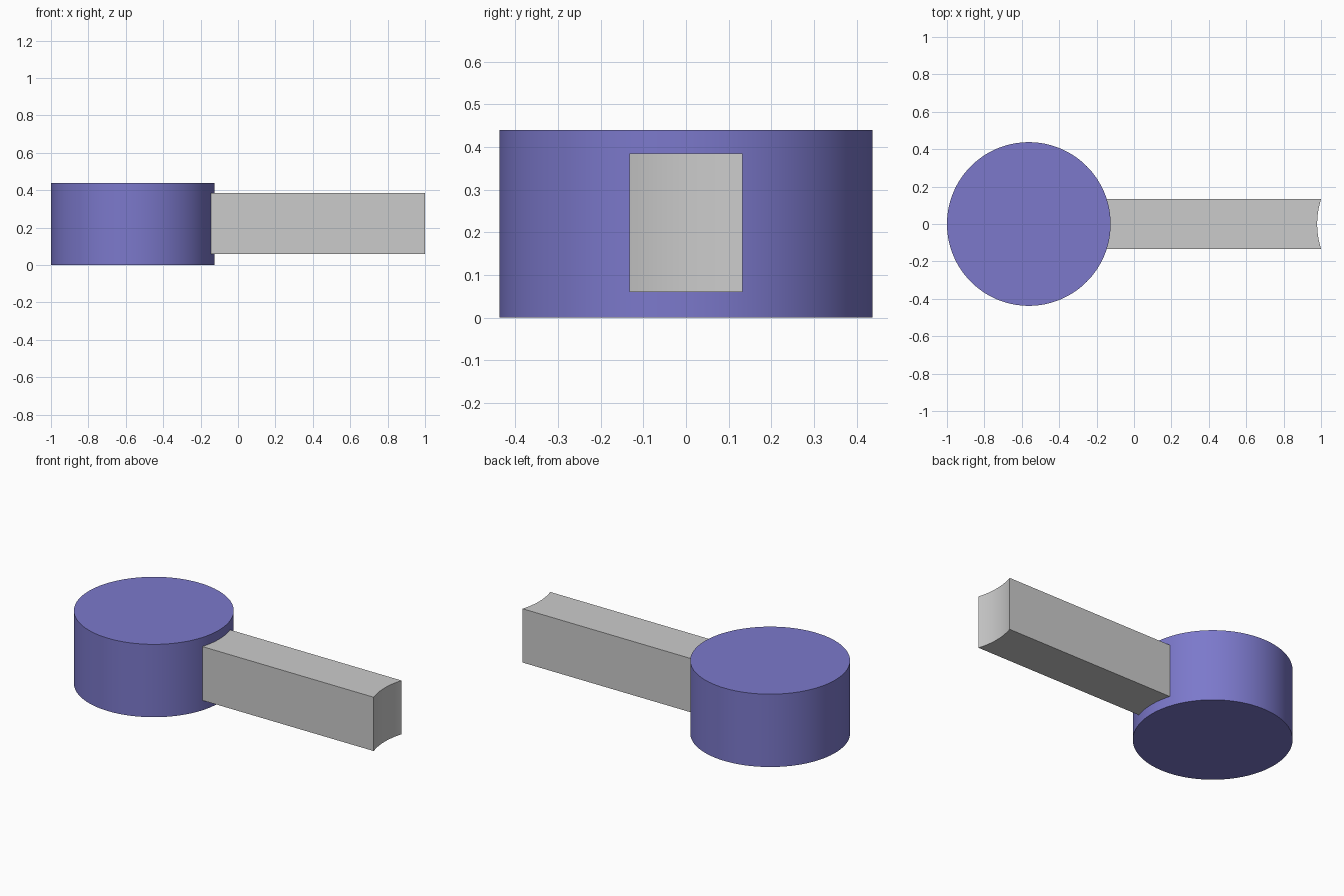
import bpy, bmesh, math

if "Cube" in bpy.data.objects:
    bpy.data.objects.remove(bpy.data.objects["Cube"])

R = 0.4375           # drum radius, also the radius of both arm end cuts
DRUM_X = -0.5625
HALF_W = 0.1325
ARC_N = 16


def arc(cx, side):
    """Points of an arc of radius R about (cx, 0), from y = -HALF_W to +HALF_W."""
    a = math.asin(HALF_W / R)
    angles = [-a + 2 * a * i / ARC_N for i in range(ARC_N + 1)]
    return [(cx + side * R * math.cos(t), R * math.sin(t)) for t in angles]


def prism(name, outline, z0, z1):
    """Extrude a closed xy outline between two heights."""
    bm = bmesh.new()
    face = bm.faces.new([bm.verts.new((x, y, z0)) for x, y in outline])
    top = bmesh.ops.extrude_face_region(bm, geom=[face])["geom"]
    verts = [g for g in top if isinstance(g, bmesh.types.BMVert)]
    bmesh.ops.translate(bm, verts=verts, vec=(0, 0, z1 - z0))
    bmesh.ops.recalc_face_normals(bm, faces=bm.faces)
    mesh = bpy.data.meshes.new(name)
    bm.to_mesh(mesh)
    bm.free()
    obj = bpy.data.objects.new(name, mesh)
    bpy.context.collection.objects.link(obj)
    bpy.ops.object.select_all(action='DESELECT')
    obj.select_set(True)
    bpy.context.view_layer.objects.active = obj
    bpy.ops.object.shade_smooth_by_angle(angle=math.radians(30))
    return obj


# Round drum
circle = [(DRUM_X + R * math.cos(t), R * math.sin(t))
          for t in (2 * math.pi * i / 128 for i in range(128))]
drum = prism("drum", circle, 0, 0.44)
blue = bpy.data.materials.new("violet_blue")
blue.diffuse_color = (0.2, 0.19, 0.6, 1)
blue.use_nodes = True
blue.node_tree.nodes["Principled BSDF"].inputs["Base Color"].default_value = blue.diffuse_color
drum.data.materials.append(blue)

# Arm: left end hugs the drum, right end is hollowed by the same radius
right_cx = 1.0 + math.sqrt(R * R - HALF_W * HALF_W)
outline = arc(right_cx, -1) + arc(DRUM_X, 1)[::-1]
prism("arm", outline, 0.06, 0.385)
